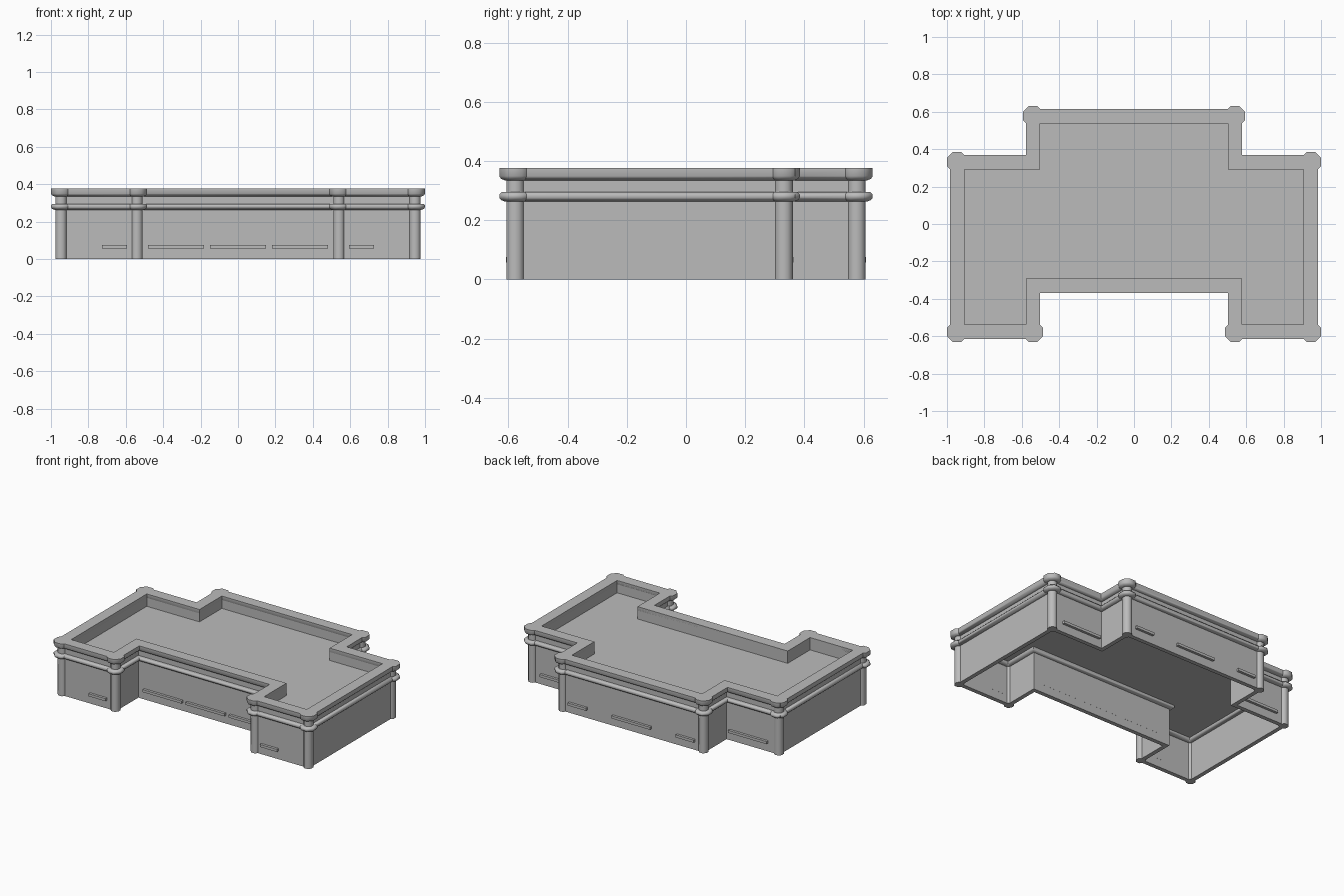
import bpy, bmesh, math
from mathutils import Vector

if "Cube" in bpy.data.objects:
    bpy.data.objects.remove(bpy.data.objects["Cube"])

stone = bpy.data.materials.new("plain_grey")
stone.use_nodes = True
GREY = (0.5, 0.5, 0.5, 1)
stone.diffuse_color = GREY
stone.node_tree.nodes["Principled BSDF"].inputs["Base Color"].default_value = GREY

# Plan centreline of the walls, counter-clockwise
XO, XI, YO, YI = 0.946, 0.54, 0.577, 0.331
right_half = [(XI, -YI), (XI, -YO), (XO, -YO), (XO, YI), (XI, YI), (XI, YO)]
plan = [Vector(p) for p in right_half + [(-x, y) for x, y in reversed(right_half)]]

WALL, SHAFT = 0.0145, 0.03
ROOF_Z, TOP = 0.29, 0.376

# Moulding profiles: (extra width, height)
LOWER_TRIM = [(0.005, 0.263), (0.018, 0.268), (0.024, 0.276), (0.024, 0.286), (0.016, 0.295)]
UPPER_TRIM = [(0.005, 0.334), (0.018, 0.34), (0.024, 0.349), (0.024, TOP)]


def finish(name, bm, smooth=False):
    bmesh.ops.recalc_face_normals(bm, faces=bm.faces)
    mesh = bpy.data.meshes.new(name)
    bm.to_mesh(mesh)
    bm.free()
    mesh.materials.append(stone)
    obj = bpy.data.objects.new(name, mesh)
    bpy.context.collection.objects.link(obj)
    if smooth:
        bpy.ops.object.select_all(action='DESELECT')
        obj.select_set(True)
        bpy.context.view_layer.objects.active = obj
        bpy.ops.object.shade_smooth_by_angle(angle=math.radians(50))
    return obj


def corner_out(i):
    """Outward mitre direction at a right-angled plan corner."""
    total = Vector((0, 0))
    for a, b in ((plan[i - 1], plan[i]), (plan[i], plan[(i + 1) % len(plan)])):
        d = (b - a).normalized()
        total += Vector((d.y, -d.x))
    return total


def sweep(name, profile, smooth=False):
    """Sweep a profile, mirrored to both faces of the wall, around the plan."""
    section = [(WALL + w, z) for w, z in profile] + [(-WALL - w, z) for w, z in reversed(profile)]
    bm = bmesh.new()
    rings = []
    for i, p in enumerate(plan):
        out = corner_out(i)
        rings.append([bm.verts.new((*(p + out * w), z)) for w, z in section])
    n = len(section)
    for i, ring in enumerate(rings):
        nxt = rings[(i + 1) % len(rings)]
        for j in range(n):
            k = (j + 1) % n
            bm.faces.new((ring[j], nxt[j], nxt[k], ring[k]))
    return finish(name, bm, smooth)


def column(name, x, y):
    """Eight-sided shaft with the mouldings wrapped around it."""
    profile = [(0, 0), (0, 0.263)] + LOWER_TRIM + [(0, 0.295), (0, 0.334)] + UPPER_TRIM
    bm = bmesh.new()
    rings = []
    for w, z in profile:
        r = (SHAFT + w) / math.cos(math.pi / 8)
        angles = [(k + 0.5) * math.pi / 4 for k in range(8)]
        rings.append([bm.verts.new((x + r * math.cos(a), y + r * math.sin(a), z)) for a in angles])
    for low, high in zip(rings, rings[1:]):
        for k in range(8):
            m = (k + 1) % 8
            bm.faces.new((low[k], low[m], high[m], high[k]))
    bm.faces.new(rings[0])
    bm.faces.new(rings[-1])
    return finish(name, bm, True)


def strip(name, x, y, length):
    """Thin ledge through the wall, standing proud of its outer face."""
    side = math.copysign(1, y)
    bm = bmesh.new()
    bmesh.ops.create_cube(bm, size=1)
    bmesh.ops.scale(bm, vec=(length, 0.047, 0.018), verts=bm.verts)
    bmesh.ops.translate(bm, vec=(x, y + side * 0.0085, 0.066), verts=bm.verts)
    return finish(name, bm)


# Walls and mouldings
sweep("walls", [(0, 0), (0, TOP - 0.01)])
sweep("lower_trim", LOWER_TRIM, True)
sweep("parapet_trim", UPPER_TRIM, True)

# Parapet lining, flush with the inside of the coping
bm = bmesh.new()
loops = [[bm.verts.new((*(p - corner_out(i) * (WALL + 0.024)), z)) for i, p in enumerate(plan)]
         for z in (ROOF_Z, TOP)]
for i in range(len(plan)):
    j = (i + 1) % len(plan)
    bm.faces.new((loops[0][i], loops[1][i], loops[1][j], loops[0][j]))
finish("parapet_lining", bm)

# Flat roof; the underside of the building stays open
bm = bmesh.new()
bm.faces.new([bm.verts.new((p.x, p.y, ROOF_Z)) for p in plan])
roof = finish("roof", bm)
if roof.data.polygons[0].normal.z < 0:
    roof.data.flip_normals()

# Columns on the outward corners
for sx, side in ((1, "left"), (-1, "right")):
    column(f"front_outer_column_{side}", sx * XO, -YO)
    column(f"front_inner_column_{side}", sx * XI, -YO)
    column(f"back_outer_column_{side}", sx * XO, YI)
    column(f"back_inner_column_{side}", sx * XI, YO)

# Ledges low on the front and back walls
for sx, side in ((1, "left"), (-1, "right")):
    strip(f"front_wing_strip_{side}", sx * 0.66, -YO, 0.132)
    strip(f"front_wall_strip_{side}", sx * 0.331, -YI, 0.298)
    strip(f"back_wall_strip_{side}", sx * 0.415, YO, 0.14)
    strip(f"back_wing_strip_{side}", sx * 0.725, YI, 0.298)
strip("front_wall_strip_middle", 0, -YI, 0.298)
strip("back_wall_strip_middle", 0, YO, 0.298)
